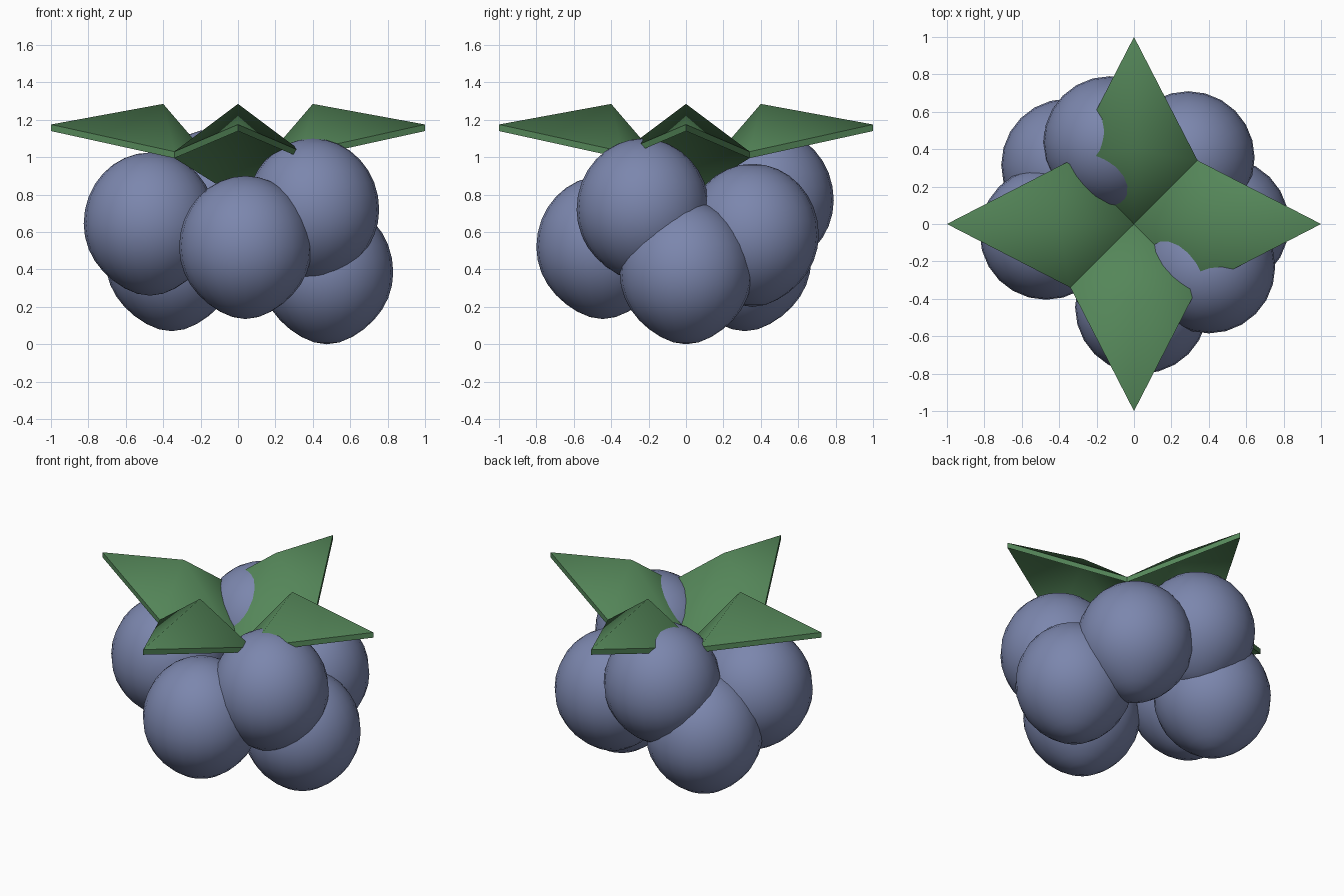
import bpy, bmesh, math
from mathutils import Matrix

if "Cube" in bpy.data.objects:
    bpy.data.objects.remove(bpy.data.objects["Cube"])


def material(name, color):
    m = bpy.data.materials.new(name)
    m.diffuse_color = color
    m.use_nodes = True
    m.node_tree.nodes["Principled BSDF"].inputs["Base Color"].default_value = m.diffuse_color
    return m


def finish(bm, name, mat):
    bmesh.ops.recalc_face_normals(bm, faces=bm.faces)
    for f in bm.faces:
        f.smooth = True
    me = bpy.data.meshes.new(name)
    bm.to_mesh(me)
    bm.free()
    me.materials.append(mat)
    ob = bpy.data.objects.new(name, me)
    bpy.context.collection.objects.link(ob)
    return ob


blue = material("berry_blue", (0.20, 0.24, 0.42, 1))
green = material("leaf_green", (0.09, 0.24, 0.10, 1))


# Berry: round drupelet with a slightly pointed underside
def berry(name, loc):
    bm = bmesh.new()
    bmesh.ops.create_uvsphere(bm, u_segments=24, v_segments=16, radius=1)
    for v in bm.verts:
        x, y, z = v.co
        low = max(0, -z)
        v.co = (x * 0.355, y * 0.355, z * (0.38 if z > 0 else 0.36) - 0.025 * low ** 8)
    bmesh.ops.translate(bm, verts=bm.verts, vec=loc)
    finish(bm, name, blue)


berries = [(-0.47, -0.05, 0.645), (0.04, -0.445, 0.52), (0.40, -0.23, 0.72),
           (0.475, 0.0, 0.385), (-0.355, 0.315, 0.455), (-0.13, 0.435, 0.77),
           (0.29, 0.355, 0.585)]
for i, p in enumerate(berries):
    berry(f"berry_{i + 1}", p)


# Leaf: folded kite with a raised ridge and a thin rim
def leaf(name, angle):
    bm = bmesh.new()
    pts = [(0, 0, 0.82), (0.34, -0.34, 1.03), (1, 0, 1.175),
           (0.34, 0.34, 1.03), (0.40, 0, 1.285)]
    top = [bm.verts.new(p) for p in pts]
    under = [bm.verts.new((x, y, z - 0.035)) for x, y, z in pts]
    for i in range(4):
        j = (i + 1) % 4
        bm.faces.new((top[i], top[j], top[4]))
        bm.faces.new((under[j], under[i], under[4]))
        bm.faces.new((top[j], top[i], under[i], under[j]))
    for e in bm.edges:
        if top[4] not in e.verts and under[4] not in e.verts:
            e.smooth = False
    bmesh.ops.rotate(bm, verts=bm.verts, cent=(0, 0, 0),
                     matrix=Matrix.Rotation(angle, 3, 'Z'))
    finish(bm, name, green)


for i, side in enumerate(("right", "back", "left", "front")):
    leaf(f"{side}_leaf", i * math.pi / 2)
